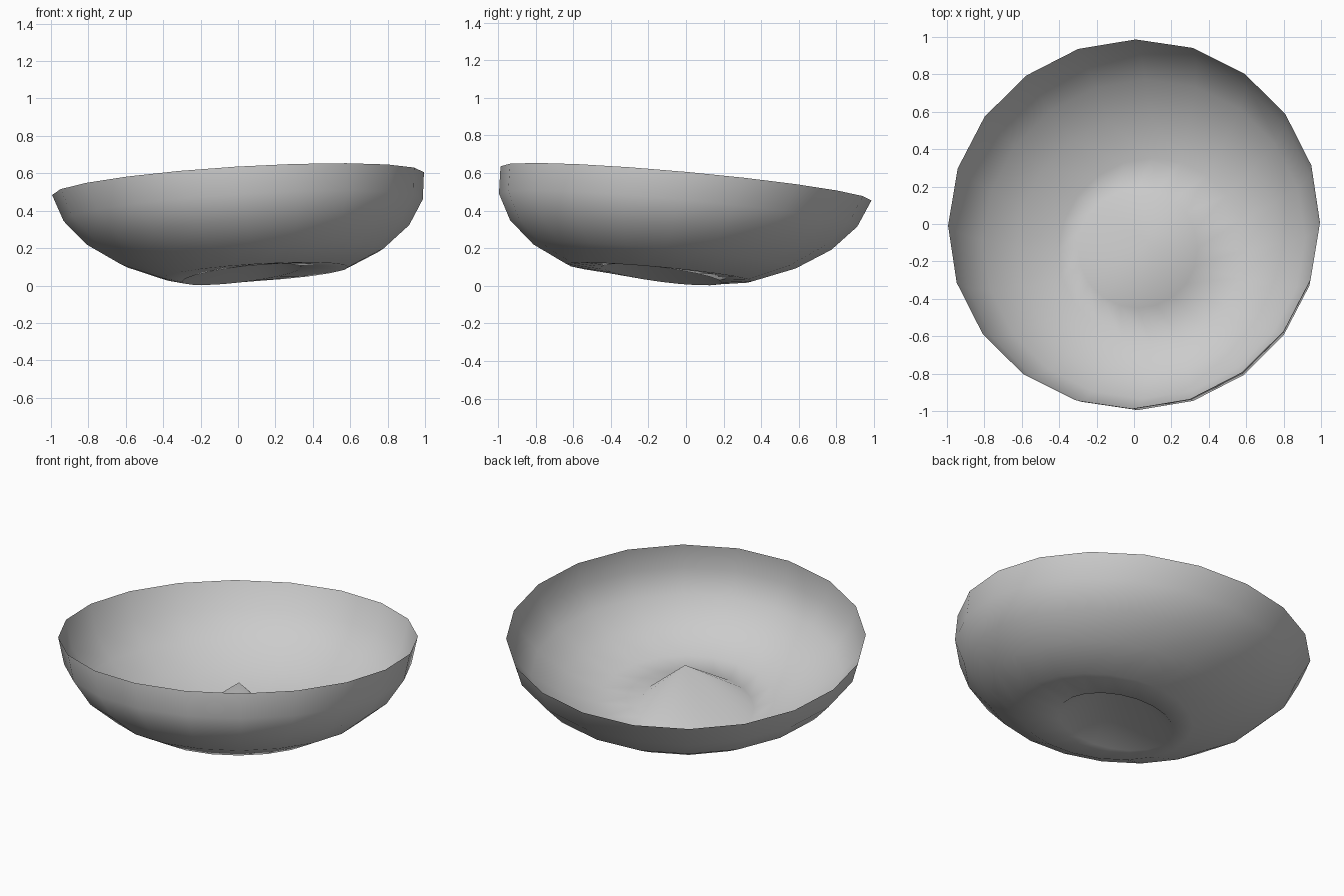
import bpy
import bmesh
from math import cos, sin, pi, radians
from mathutils import Matrix, Vector

old = bpy.data.objects.get("Cube")
if old:
    bpy.data.objects.remove(old, do_unlink=True)

SIDES = 20
RIM_Z, SQUASH = 0.545, 0.56
tilt = Matrix.Rotation(0.196, 3, Vector((-0.165, -0.11, 0)))


def shell_ring(bm, angle):
    """One ring of the tilted, flattened half sphere."""
    ring = []
    for i in range(SIDES):
        a = 2 * pi * i / SIDES
        p = tilt @ Vector((cos(angle) * cos(a), cos(angle) * sin(a), -sin(angle)))
        ring.append(bm.verts.new((p.x, p.y, RIM_Z + SQUASH * p.z)))
    return ring


def dent_ring(bm, cx, cy, radius):
    """Slanted edge of the dent in the bottom."""
    ring = []
    for i in range(SIDES):
        a = 2 * pi * i / SIDES
        x, y = cx + radius * cos(a), cy + radius * sin(a)
        ring.append(bm.verts.new((x, y, 0.04 + 0.12 * x - 0.13 * y)))
    return ring


bm = bmesh.new()

# Bowl wall, from the rim down to the dent
rings = [shell_ring(bm, radians(15 * k)) for k in range(5)]
rings.append(dent_ring(bm, 0.02, -0.13, 0.32))
for upper, lower in zip(rings, rings[1:]):
    for i in range(SIDES):
        j = (i + 1) % SIDES
        bm.faces.new((upper[j], upper[i], lower[i], lower[j]))

# Bottom pushed up into a peak
peak = bm.verts.new((0.07, -0.09, 0.318))
for i in range(SIDES):
    bm.faces.new((rings[-1][(i + 1) % SIDES], rings[-1][i], peak))

bmesh.ops.recalc_face_normals(bm, faces=bm.faces)
for f in bm.faces:
    f.smooth = True

mesh = bpy.data.meshes.new("bowl")
bm.to_mesh(mesh)
bm.free()
bowl = bpy.data.objects.new("bowl", mesh)
bpy.context.collection.objects.link(bowl)

# Plain grey finish
grey = bpy.data.materials.new("grey")
grey.use_nodes = True
colour = (0.6, 0.6, 0.6, 1)
grey.diffuse_color = colour
grey.node_tree.nodes["Principled BSDF"].inputs["Base Color"].default_value = colour
mesh.materials.append(grey)
